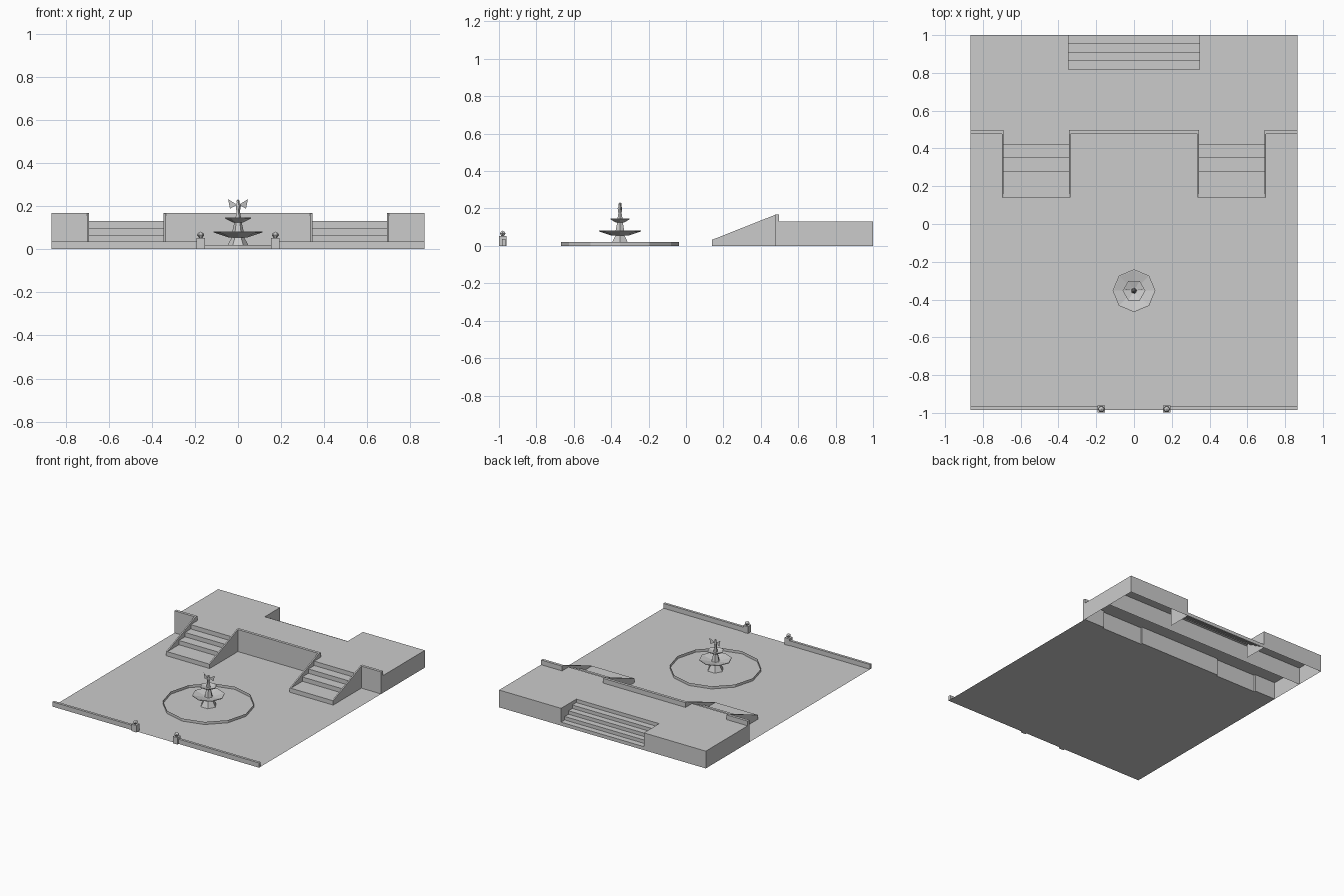
import bpy, bmesh, math

cube = bpy.data.objects.get("Cube")
if cube:
    bpy.data.objects.remove(cube, do_unlink=True)

stone = bpy.data.materials.new("pale_grey_stone")
stone.use_nodes = True
GREY = (0.6, 0.6, 0.6, 1)
stone.diffuse_color = GREY
stone.node_tree.nodes["Principled BSDF"].inputs["Base Color"].default_value = GREY


def finish(name, bm, weld=True):
    if weld:
        bmesh.ops.remove_doubles(bm, verts=bm.verts, dist=0.0001)
    bmesh.ops.recalc_face_normals(bm, faces=bm.faces)
    mesh = bpy.data.meshes.new(name)
    bm.to_mesh(mesh)
    bm.free()
    mesh.materials.append(stone)
    obj = bpy.data.objects.new(name, mesh)
    bpy.context.collection.objects.link(obj)
    return obj


def sheet(name, polygons):
    bm = bmesh.new()
    for poly in polygons:
        bm.faces.new([bm.verts.new(p) for p in poly])
    return finish(name, bm)


def prism(name, profile, x0, x1):
    """Extrude a (y, z) profile along x."""
    bm = bmesh.new()
    face = bm.faces.new([bm.verts.new((x0, y, z)) for y, z in profile])
    out = bmesh.ops.extrude_face_region(bm, geom=[face])
    moved = [v for v in out["geom"] if isinstance(v, bmesh.types.BMVert)]
    bmesh.ops.translate(bm, verts=moved, vec=(x1 - x0, 0, 0))
    return finish(name, bm)


def box(name, x0, x1, y0, y1, z0, z1):
    return prism(name, [(y0, z0), (y1, z0), (y1, z1), (y0, z1)], x0, x1)


def lathe(name, profile, sides, center, turn=0.0):
    """Turn an (r, z) profile about a vertical axis with few sides."""
    bm = bmesh.new()
    rings = []
    for r, z in profile:
        ring = []
        for i in range(sides):
            a = math.tau * i / sides + turn
            ring.append(bm.verts.new((center[0] + r * math.cos(a),
                                      center[1] + r * math.sin(a), z)))
        rings.append(ring)
    for low, high in zip(rings, rings[1:]):
        for i in range(sides):
            j = (i + 1) % sides
            bm.faces.new((low[i], low[j], high[j], high[i]))
    return finish(name, bm)


W = 0.866          # half width
FRONT, MID, BACK = -0.985, 0.485, 1.0
TOP = 0.131        # terrace height
NOTCH, NOTCH_Y = 0.347, 0.817

# Courtyard floor
sheet("courtyard_floor", [[(-W, FRONT, 0), (W, FRONT, 0), (W, MID, 0), (-W, MID, 0)]])


# Raised terrace, open underneath, with a notch for the rear stairs
def wall(a, b):
    return [(*a, 0), (*b, 0), (*b, TOP), (*a, TOP)]


outline = [(-W, MID), (W, MID), (W, BACK), (NOTCH, BACK), (NOTCH, NOTCH_Y),
           (-NOTCH, NOTCH_Y), (-NOTCH, BACK), (-W, BACK)]
panels = [[(x, y, TOP) for x, y in outline]]
for i, a in enumerate(outline):
    if i != 4:
        panels.append(wall(a, outline[(i + 1) % len(outline)]))
sheet("terrace", panels)
sheet("terrace_inner_wall", [wall((-W, 0.765), (W, 0.765))])

# Rear stairs, treads and risers only
edges = [NOTCH_Y, 0.865, 0.911, 0.956, BACK]
drop = TOP / len(edges)
line = [(NOTCH_Y, TOP)]
for i, y in enumerate(edges):
    z = TOP - drop * (i + 1)
    line.append((y, z))
    if i + 1 < len(edges):
        line.append((edges[i + 1], z))
steps = []
for (ya, za), (yb, zb) in zip(line, line[1:]):
    steps.append([(-NOTCH, ya, za), (NOTCH, ya, za), (NOTCH, yb, zb), (-NOTCH, yb, zb)])
sheet("rear_stairs", steps)

# Parapets along the front of the terrace
RAIL = 0.167
box("parapet_center", -0.345, 0.345, 0.477, 0.498, 0, RAIL)
STEP = TOP / 4
for side, s in (("left", 1), ("right", -1)):
    box(f"{side}_parapet", s * 0.69, s * W, 0.477, 0.498, 0, RAIL)

    # Front stairs: base slab, treads, sloped cheek walls
    box(f"{side}_stair_base", s * 0.335, s * 0.70, 0.14, MID, 0, STEP)
    profile = [(MID, STEP), (0.278, STEP)]
    for i, y in enumerate((0.278, 0.351, 0.42)):
        profile += [(y, STEP * (i + 2)), ((0.351, 0.42, MID)[i], STEP * (i + 2))]
    prism(f"{side}_front_stairs", profile, s * 0.345, s * 0.69)
    for part, x in (("inner", 0.335), ("outer", 0.69)):
        prism(f"{side}_{part}_cheek_wall",
              [(0.14, STEP), (0.479, STEP), (0.479, RAIL)], s * x, s * (x + 0.01))

    # Low front wall and gate post with finial
    box(f"{side}_front_wall", s * 0.17, s * W, FRONT, -0.966, 0, 0.036)
    px, py = s * 0.173, -0.98
    box(f"{side}_gate_post", px - 0.02, px + 0.02, py - 0.019, py + 0.019, 0, 0.052)
    lathe(f"{side}_post_finial",
          [(0, 0.052), (0.008, 0.052), (0.017, 0.066), (0.013, 0.074), (0, 0.082)],
          6, (px, py))

# Fountain
C = (0, -0.353)
lathe("fountain_basin_rim", [(0.315, 0), (0.315, 0.02)], 12, C)
lathe("fountain_pedestal", [(0.058, 0), (0.026, 0.06)], 6, C)
lathe("fountain_lower_bowl",
      [(0, 0.055), (0.045, 0.055), (0.113, 0.078), (0.113, 0.083),
       (0.107, 0.083), (0.04, 0.068), (0, 0.068)], 8, C)
lathe("fountain_stem", [(0.03, 0.066), (0.016, 0.13)], 6, C)
lathe("fountain_upper_bowl",
      [(0, 0.125), (0.025, 0.125), (0.06, 0.142), (0.06, 0.147),
       (0.056, 0.147), (0.02, 0.137), (0, 0.137)], 6, C)
lathe("fountain_figure",
      [(0.016, 0.135), (0.009, 0.175), (0.013, 0.2), (0.007, 0.215),
       (0.008, 0.225), (0, 0.232)], 5, C)

# Winged figure on top
for side, s in (("left", 1), ("right", -1)):
    sheet(f"{side}_figure_wing", [[(s * 0.004, C[1], 0.206), (s * 0.046, C[1] + 0.008, 0.232),
                                   (s * 0.037, C[1] + 0.008, 0.188)]])
